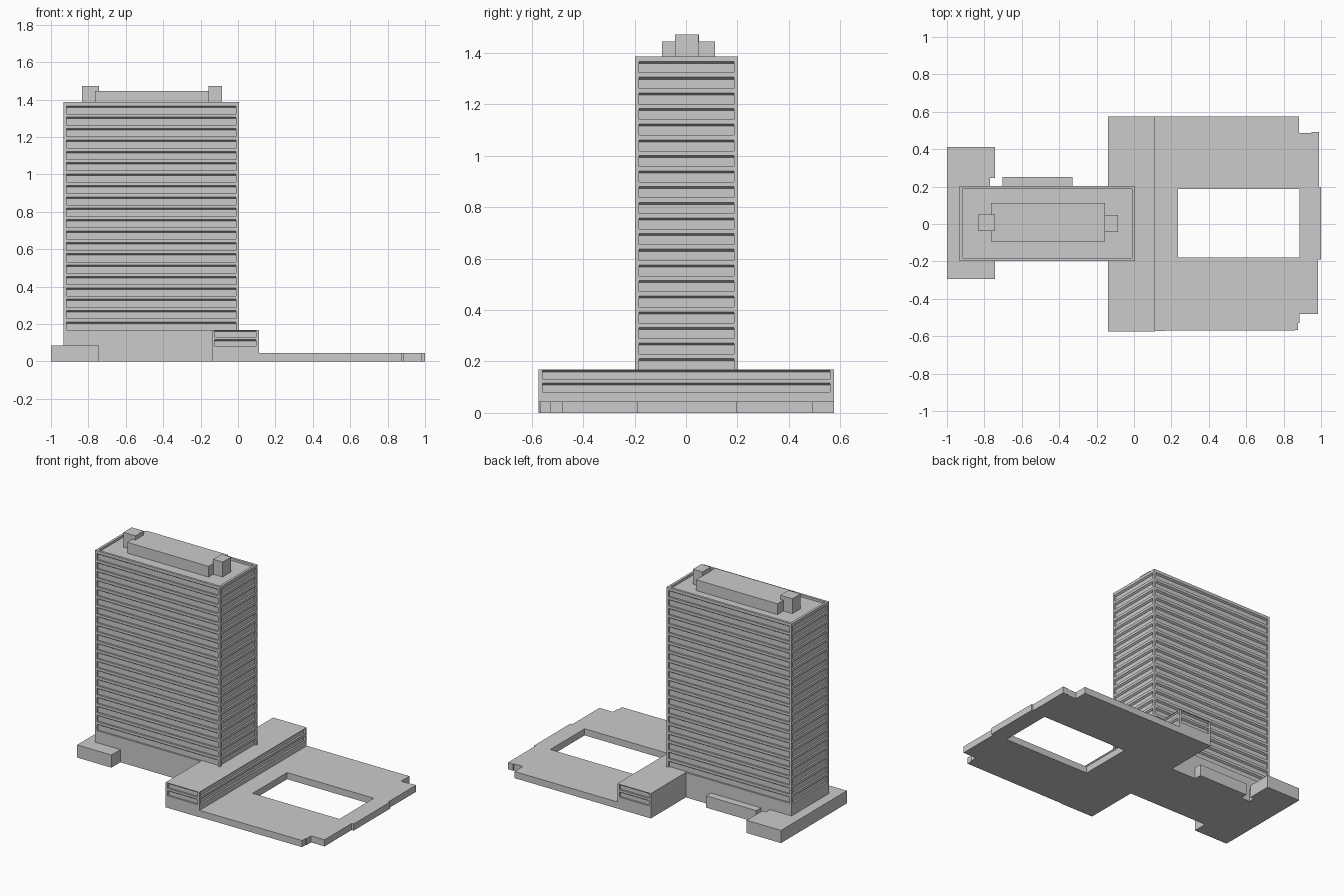
import bpy, bmesh
from mathutils import Vector

if "Cube" in bpy.data.objects:
    bpy.data.objects.remove(bpy.data.objects["Cube"])


def finish(name, bm, recalc=False):
    if recalc:
        bmesh.ops.recalc_face_normals(bm, faces=bm.faces)
    me = bpy.data.meshes.new(name)
    bm.to_mesh(me)
    bm.free()
    ob = bpy.data.objects.new(name, me)
    bpy.context.collection.objects.link(ob)
    return ob


def box(name, x0, x1, y0, y1, z0, z1):
    bm = bmesh.new()
    bmesh.ops.create_cube(bm, size=1)
    for v in bm.verts:
        v.co = Vector((x1 if v.co.x > 0 else x0, y1 if v.co.y > 0 else y0, z1 if v.co.z > 0 else z0))
    return finish(name, bm)


def slab(name, loops, height):
    """Flat plate from an outline plus optional holes."""
    bm = bmesh.new()
    edges = []
    for pts in loops:
        vs = [bm.verts.new((x, y, 0)) for x, y in pts]
        edges += [bm.edges.new((vs[i - 1], vs[i])) for i in range(len(vs))]
    bmesh.ops.triangle_fill(bm, edges=edges, use_beauty=True, use_dissolve=False)
    res = bmesh.ops.extrude_face_region(bm, geom=bm.faces[:], use_keep_orig=True)
    for v in res["geom"]:
        if isinstance(v, bmesh.types.BMVert):
            v.co.z = height
    return finish(name, bm, True)


def wall(bm, a, b, z0, z1, bands, margin=0.015, d=0.012, lip=0.008):
    """Wall from a to b with recessed window bands, each with a sloped head."""
    a, b = Vector(a), Vector(b)
    length = (b - a).length
    u = (b - a) / length
    inward = Vector((-u.y, u.x))

    def quad(*pts):
        vs = []
        for s, z, dep in pts:
            p = a + u * s + inward * dep
            vs.append(bm.verts.new((p.x, p.y, z)))
        bm.faces.new(vs)

    def flat(s, t, lo, hi):
        quad((s, lo, 0), (t, lo, 0), (t, hi, 0), (s, hi, 0))

    if not bands:
        flat(0, length, z0, z1)
        return
    s, t = margin, length - margin
    flat(0, s, z0, z1)
    flat(t, length, z0, z1)
    z = z0
    for lo, hi in bands:
        flat(s, t, z, lo)
        k = hi - lip
        quad((s, lo, 0), (t, lo, 0), (t, lo, d), (s, lo, d))
        quad((s, lo, d), (t, lo, d), (t, k, d), (s, k, d))
        quad((s, k, d), (t, k, d), (t, hi, 0), (s, hi, 0))
        quad((s, lo, 0), (s, lo, d), (s, k, d), (s, hi, 0))
        quad((t, hi, 0), (t, k, d), (t, lo, d), (t, lo, 0))
        z = hi
    flat(s, t, z, z1)


def banded_block(name, x0, x1, y0, y1, z1, bands, plain=(), rim=0.0, drop=0.0):
    bm = bmesh.new()
    c = [(x0, y0), (x1, y0), (x1, y1), (x0, y1)]
    for i in range(4):
        wall(bm, c[i], c[(i + 1) % 4], 0, z1, [] if i in plain else bands)

    def ring(r, z):
        return [(x0 + r, y0 + r, z), (x1 - r, y0 + r, z), (x1 - r, y1 - r, z), (x0 + r, y1 - r, z)]

    def face(pts):
        bm.faces.new([bm.verts.new(p) for p in pts])

    face(ring(0, 0)[::-1])
    face(ring(rim, z1 - drop))
    # parapet top and inner faces
    if rim:
        o, n, f = ring(0, z1), ring(rim, z1), ring(rim, z1 - drop)
        for i in range(4):
            j = (i + 1) % 4
            face((o[i], o[j], n[j], n[i]))
            face((n[i], n[j], f[j], f[i]))
    bmesh.ops.remove_doubles(bm, verts=bm.verts, dist=1e-5)
    return finish(name, bm)


# main tower with twenty window bands
STEP = 1.156 / 19
tower_bands = [(0.211 + i * STEP - 0.043, 0.211 + i * STEP) for i in range(20)]
banded_block("tower", -0.933, 0.005, -0.198, 0.202, 1.387, tower_bands, rim=0.016, drop=0.015)

# cross wing with two window bands, plain on the tower side
banded_block("cross_wing", -0.14, 0.112, -0.574, 0.576, 0.169,
             [(0.082, 0.117), (0.132, 0.167)], plain=(3,))

# low plaza roof with courtyard opening
outline = [(0.10, -0.571), (0.878, -0.568), (0.878, -0.53), (0.884, -0.53), (0.884, -0.48),
           (0.985, -0.48), (0.985, -0.19), (1.0, -0.19), (1.0, 0.198), (0.99, 0.198),
           (0.99, 0.493), (0.95, 0.493), (0.95, 0.487), (0.882, 0.487), (0.882, 0.576), (0.10, 0.576)]
court = [(0.236, -0.18), (0.886, -0.18), (0.886, 0.188), (0.236, 0.188)]
slab("plaza_deck", [outline, court], 0.045)

# low annex at the end of the tower, with a small notch
slab("end_annex", [[(-1.0, -0.294), (-0.743, -0.294), (-0.743, -0.15), (-0.77, -0.15),
                    (-0.77, 0.245), (-0.743, 0.245), (-0.743, 0.411), (-1.0, 0.411)]], 0.086)
box("rear_annex", -0.703, -0.328, 0.19, 0.252, 0, 0.08)

# rooftop plant rooms
box("roof_plant_room", -0.765, -0.155, -0.093, 0.113, 1.36, 1.445)
box("left_lift_housing", -0.833, -0.743, -0.037, 0.05, 1.36, 1.473)
box("right_lift_housing", -0.157, -0.086, -0.042, 0.048, 1.36, 1.473)
